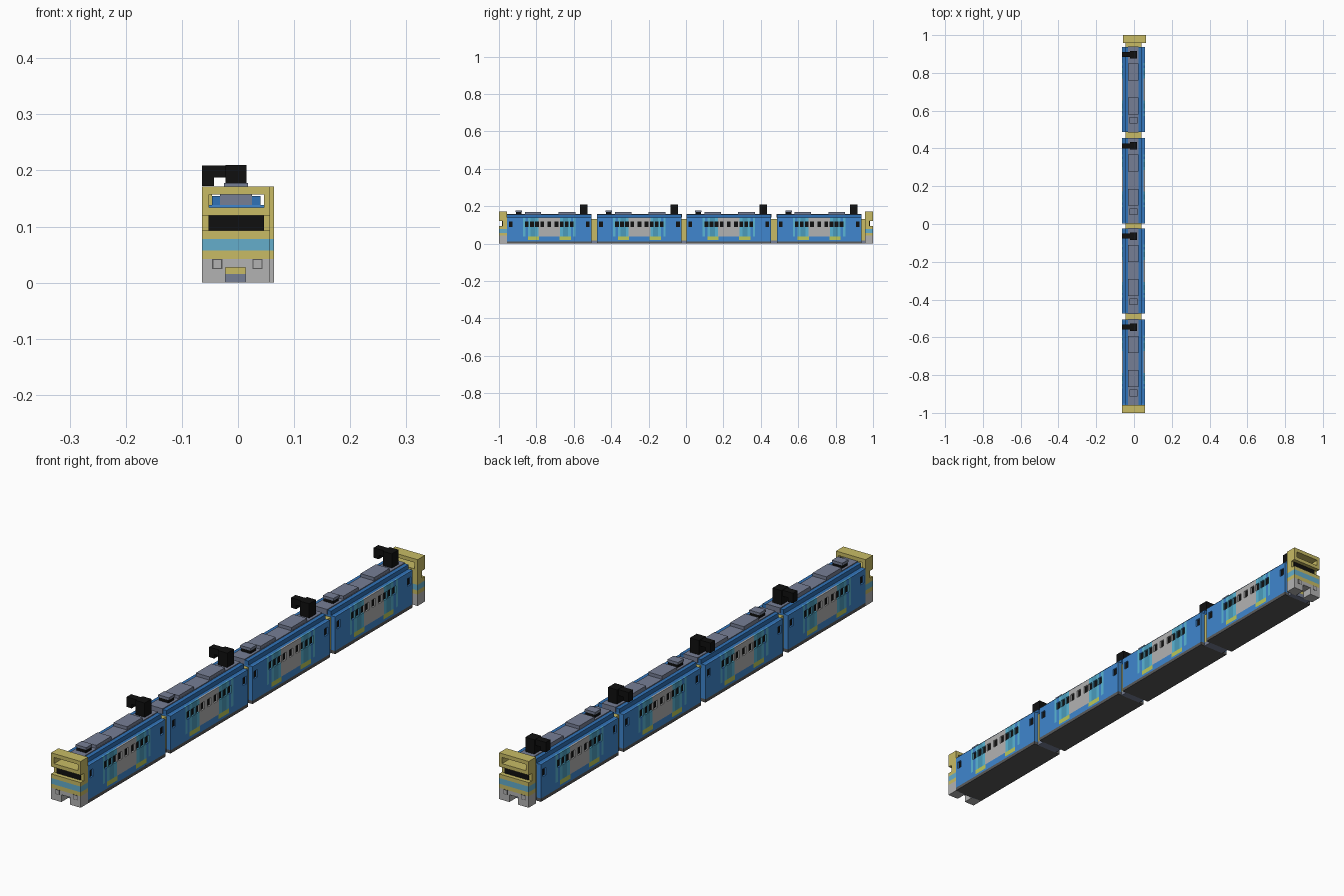
import bpy, bmesh
from mathutils import Matrix, Vector

if "Cube" in bpy.data.objects:
    bpy.data.objects.remove(bpy.data.objects["Cube"])

COLORS = {
    "blue": (0.05, 0.24, 0.62), "deep_blue": (0.03, 0.17, 0.48), "cyan": (0.10, 0.46, 0.66),
    "teal": (0.07, 0.33, 0.50), "yellow": (0.58, 0.50, 0.13), "lime": (0.50, 0.58, 0.10),
    "black": (0.005, 0.005, 0.005), "slate": (0.18, 0.21, 0.30), "pale": (0.45, 0.45, 0.45),
    "stripe": (0.13, 0.42, 0.60), "dark": (0.10, 0.10, 0.10),
}
MATS = {}
for key, rgb in COLORS.items():
    MATS[key] = bpy.data.materials.new(key)
    MATS[key].diffuse_color = (*rgb, 1)


def boxes(name, color, items, turn=False):
    """One object from boxes given as (x0, x1, y0, y1, z0, z1)."""
    bm = bmesh.new()
    for x0, x1, y0, y1, z0, z1 in items:
        m = Matrix.Translation(((x0 + x1) / 2, (y0 + y1) / 2, (z0 + z1) / 2))
        m = m @ Matrix.Diagonal((x1 - x0, y1 - y0, z1 - z0, 1))
        bmesh.ops.create_cube(bm, size=1, matrix=m)
    if turn:
        bmesh.ops.rotate(bm, verts=bm.verts, cent=(0, 0, 0), matrix=Matrix.Rotation(3.14159265, 3, 'Z'))
    me = bpy.data.meshes.new(name)
    bm.to_mesh(me)
    bm.free()
    me.materials.append(MATS[color])
    ob = bpy.data.objects.new(name, me)
    bpy.context.collection.objects.link(ob)
    return ob


XL, XR, WALL = -0.064, 0.057, 0.006   # car sides and wall thickness
HALF = 0.226                          # half a car length
W0, W1, TOP = 0.089, 0.117, 0.138     # window row and wall top

# Side panel colours by distance from the car centre
COLUMNS = [(0, 0.058, "pale"), (0.058, 0.073, "cyan"), (0.073, 0.1, "teal"),
           (0.1, 0.115, "cyan"), (0.115, 0.128, "blue"), (0.128, 0.14, "cyan"),
           (0.14, HALF, "blue")]
WINDOWS = [(c - 0.01, c + 0.01) for c in (0.0, 0.038, 0.066, 0.093, 0.12, 0.206)]


def color_at(d):
    return next(c for a, b, c in COLUMNS if a <= d <= b)


def build_car(n, yc):
    tag = f"car{n}_"
    y0, y1 = yc - HALF, yc + HALF
    # Dark interior seen through the windows, floor and end walls
    boxes(tag + "interior", "black", [(XL + WALL, XR - WALL, y0 + .006, y1 - .006, 0.012, TOP - .004)])
    boxes(tag + "floor", "dark", [(XL, XR, y0, y1, 0, 0.012)])
    boxes(tag + "end_walls", "blue", [(XL + WALL, XR - WALL, y0, y0 + .006, .012, TOP),
                                      (XL + WALL, XR - WALL, y1 - .006, y1, .012, TOP)])
    # Side walls split at colour changes and window openings
    cuts = sorted({round(v, 4) for a, b, _ in COLUMNS for v in (a, b)}
                  | {round(max(v, 0), 4) for w in WINDOWS for v in w})
    panels = {}
    for a, b in zip(cuts, cuts[1:]):
        mid = (a + b) / 2
        is_window = any(p < mid < q for p, q in WINDOWS)
        rows = [(0.037, W0), (W1, TOP)] if is_window else [(0.037, TOP)]
        for s in (-1, 1):
            ya, yb = sorted((yc + s * a, yc + s * b))
            for x in (XL, XR - WALL):
                for z0, z1 in rows:
                    panels.setdefault(color_at(mid), []).append((x, x + WALL, ya, yb, z0, z1))
    for x in (XL, XR - WALL):
        for a, b, c in ((-HALF, -.115, "blue"), (-.115, -.055, "lime"), (-.055, .055, "blue"),
                        (.055, .115, "lime"), (.115, HALF, "blue")):
            low = 0.02 if c == "lime" else 0.012
            panels.setdefault(c, []).append((x, x + WALL, yc + a, yc + b, low, 0.037))
            if c == "lime":
                panels["blue"].append((x, x + WALL, yc + a, yc + b, 0.012, 0.02))
    for c, items in panels.items():
        boxes(tag + "side_panels_" + c, c, items)
    # Stepped roof with a raised centre walkway
    boxes(tag + "roof", "deep_blue", [(XL + WALL, XR - WALL, y0, y1, TOP - .004, TOP),
                                      (-.046, .040, y0, y1, TOP, 0.154)])
    boxes(tag + "roof_walkway", "slate", [(-.032, .025, y0 - .001, y1 + .001, TOP, 0.157)])
    # Roof equipment
    boxes(tag + "roof_units", "slate", [(-.032, .024, y0 + a, y0 + b, .157, .169)
                                        for a, b in ((.095, .183), (.275, .365))])
    boxes(tag + "vent_base", "black", [(-.023, .016, y0 + .047, y0 + .078, .157, .169)])
    boxes(tag + "vent_cap", "slate", [(-.025, .018, y0 + .045, y0 + .08, .169, .178)])
    # Current collector: post, arm and outer drop
    yp = y0 + 0.411
    boxes(tag + "collector", "black", [(-.022, .015, yp - .02, yp + .02, .157, .21),
                                       (-.043, -.022, yp - .013, yp + .013, .187, .209),
                                       (-.064, -.043, yp - .013, yp + .013, .172, .209)])


def build_cab(tag, turn):
    y0, y1, yr = -1.0, -0.957, -0.982   # front, back and windscreen recess
    # Grey skirt with coupler notch
    boxes(tag + "skirt", "pale", [(XL, -.022, y0, y1, 0, .027), (.013, XR, y0, y1, 0, .027),
                                  (XL, XR, y0, y1, .027, .042)], turn)
    # Yellow bands, recessed windscreen row and open top frame
    boxes(tag + "shell", "yellow", [
        (XL, XR, y0, y1, .042, .057), (XL, XR, y0, y1, .078, .093),
        (XL, XR, yr, y1, .093, .120), (XL, XR, y0, y1, .120, .134),
        (XL, -.052, y0, y1, .134, .157), (.046, XR, y0, y1, .134, .157),
        (XL, XR, y0, y1, .157, .171)], turn)
    boxes(tag + "stripe", "stripe", [(XL, XR, y0, y1, .057, .078)], turn)
    boxes(tag + "windscreen", "black", [(-.053, .046, yr - .003, yr + .002, .093, .120)], turn)
    # Lamp frames around pale lenses
    rims, lenses = [], []
    for x in (-.037, .035):
        rims.append((x - .009, x + .009, y0 - .0005, y0 + .004, .024, .042))
        lenses.append((x - .007, x + .007, y0 - .001, y0 + .004, .026, .040))
    boxes(tag + "lamp_frames", "dark", rims, turn)
    boxes(tag + "lamps", "pale", lenses, turn)


centers = [-0.731, -0.249, 0.229, 0.712]
for i, c in enumerate(centers):
    build_car(i + 1, c)
build_cab("front_cab_", False)
build_cab("rear_cab_", True)

# Gangways and couplers filling the gaps between the vehicles
gaps = [(a + HALF, b - HALF) for a, b in zip(centers, centers[1:])]
gaps += [(-0.96, centers[0] - HALF), (centers[-1] + HALF, 0.96)]
for i, (a, b) in enumerate(gaps):
    boxes(f"gangway_{i + 1}", "yellow", [(-.045, .040, a, b, .015, .132)])
    boxes(f"coupler_{i + 1}", "slate", [(-.045, .040, a, b, 0, .015)])

for m in bpy.data.materials:
    if m.users and not m.is_grease_pencil:
        m.use_nodes = True
        m.node_tree.nodes["Principled BSDF"].inputs["Base Color"].default_value = m.diffuse_color
